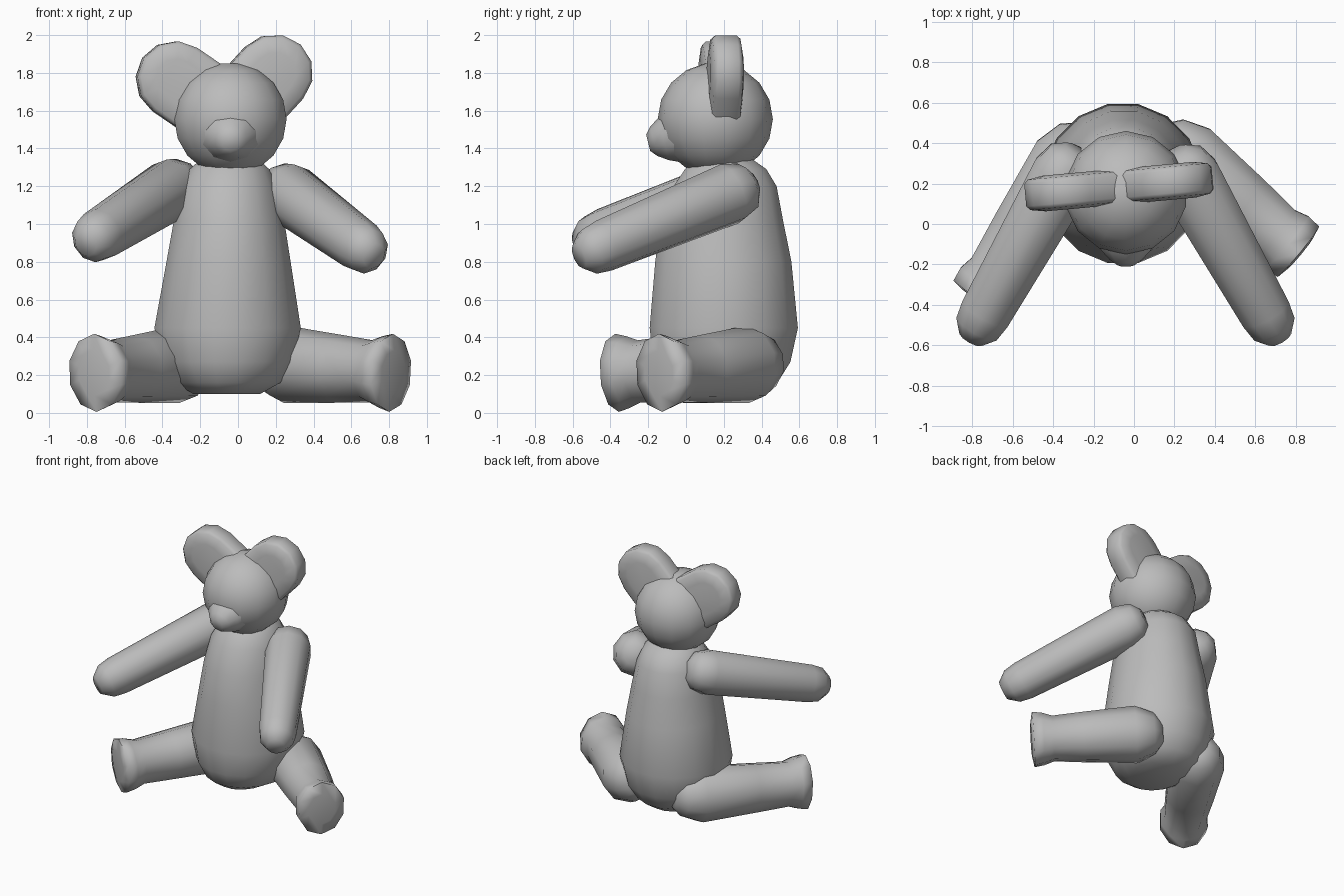
import bpy, bmesh, math
from mathutils import Vector

if "Cube" in bpy.data.objects:
    bpy.data.objects.remove(bpy.data.objects["Cube"], do_unlink=True)

grey = bpy.data.materials.new("plain_grey")
grey.use_nodes = True
grey.diffuse_color = (0.5, 0.5, 0.5, 1)
grey.node_tree.nodes["Principled BSDF"].inputs["Base Color"].default_value = (0.5, 0.5, 0.5, 1)
UP = Vector((0, 0, 1))


def loft(name, rings, angle=80):
    """Skin a list of equal point rings and close both ends."""
    bm = bmesh.new()
    loops = [[bm.verts.new(p) for p in ring] for ring in rings]
    n = len(loops[0])
    for a, b in zip(loops, loops[1:]):
        for i in range(n):
            j = (i + 1) % n
            bm.faces.new((a[i], a[j], b[j], b[i]))
    for end in (loops[0], loops[-1]):
        bm.faces.new(end)
    bmesh.ops.recalc_face_normals(bm, faces=bm.faces)
    mesh = bpy.data.meshes.new(name)
    bm.to_mesh(mesh)
    bm.free()
    mesh.materials.append(grey)
    obj = bpy.data.objects.new(name, mesh)
    bpy.context.collection.objects.link(obj)
    bpy.ops.object.select_all(action="DESELECT")
    obj.select_set(True)
    bpy.context.view_layer.objects.active = obj
    bpy.ops.object.shade_smooth_by_angle(angle=math.radians(angle))
    return obj


def ellipse(centre, u, v, sides):
    turn = [math.tau * (i + 0.5) / sides for i in range(sides)]
    return [centre + u * math.cos(a) + v * math.sin(a) for a in turn]


def limb(name, start, end, sections, sides=10):
    """Sections: (fraction of length, extra distance, width radius, height radius)."""
    start, end = Vector(start), Vector(end)
    axis = (end - start).normalized()
    side = axis.cross(UP).normalized()
    top = side.cross(axis)
    loft(name, [ellipse(start.lerp(end, f) + axis * d, side * w, top * h, sides)
                for f, d, w, h in sections])


# Torso: (z, left edge, right edge, front edge, back edge)
torso = [(0.10, -0.24, 0.12, -0.04, 0.40), (0.16, -0.34, 0.23, -0.13, 0.49),
         (0.27, -0.41, 0.30, -0.18, 0.56), (0.45, -0.45, 0.34, -0.20, 0.60),
         (0.80, -0.385, 0.285, -0.17, 0.565), (1.02, -0.345, 0.25, -0.14, 0.52),
         (1.20, -0.31, 0.21, -0.07, 0.485), (1.29, -0.26, 0.17, -0.01, 0.43),
         (1.36, -0.18, 0.09, 0.07, 0.33)]
loft("torso", [ellipse(Vector(((l + r) / 2, (f + b) / 2, z)),
                       Vector(((r - l) / 2, 0, 0)), Vector((0, (b - f) / 2, 0)), 16)
               for z, l, r, f, b in torso])

# Head: faceted ball
head_rings = []
for k in range(9):
    a = math.radians(-80 + 20 * k)
    r = 0.305 * math.cos(a)
    head_rings.append(ellipse(Vector((-0.04, 0.155, 1.555 + 0.3 * math.sin(a))),
                              Vector((r, 0, 0)), Vector((0, r, 0)), 14))
loft("head", head_rings)

# Snout: blunt cone on the face
limb("snout", (-0.04, 0.0, 1.48), (-0.04, -0.2, 1.43),
     [(0, 0, 0.19, 0.17), (0.6, 0, 0.13, 0.115), (0.85, 0, 0.085, 0.08), (1, 0, 0.045, 0.045)])


# Ears: thick round-ended paddles in one slightly turned plane
def ear(name, base, tip):
    def place(x, z, depth):
        return Vector((x - 0.092 * depth, 0.185 + 0.092 * (x + 0.07) + depth, z))
    bx, bz = base
    tx, tz = tip
    facing = math.atan2(tz - bz, tx - bx)
    angles = [facing + math.radians(-90 + 180 * i / 6) for i in range(7)]
    rings = []
    for depth, r in ((-0.088, 0.11), (-0.075, 0.185), (-0.055, 0.203),
                     (0.055, 0.203), (0.075, 0.185), (0.088, 0.11)):
        ring = [place(tx + r * math.cos(a), tz + r * math.sin(a), depth) for a in angles]
        ring += [place(bx + r * math.cos(a), bz + r * math.sin(a), depth)
                 for a in (angles[-1], angles[0])]
        rings.append(ring)
    loft(name, rings)


ear("left_ear", (-0.02, 1.57), (0.19, 1.8))
ear("right_ear", (-0.05, 1.57), (-0.335, 1.765))

# Arms: tapered capsules
arm = [(0, -0.15, 0.07, 0.07), (0, -0.1, 0.135, 0.135), (0, 0, 0.165, 0.165),
       (1, -0.03, 0.135, 0.14), (1, 0.06, 0.12, 0.125), (1, 0.13, 0.065, 0.07)]
limb("left_arm", (0.27, 0.23, 1.16), (0.66, -0.46, 0.875), arm)
limb("right_arm", (-0.35, 0.24, 1.185), (-0.745, -0.46, 0.935), arm)

# Legs: tapered, flaring into flat round soles
leg = [(0, -0.21, 0.07, 0.08), (0, -0.15, 0.15, 0.15), (0, -0.02, 0.2, 0.205),
       (0.5, 0, 0.175, 0.18), (1, -0.14, 0.155, 0.165), (1, -0.07, 0.175, 0.19),
       (1, 0, 0.17, 0.207), (1, 0.015, 0.1, 0.12)]
limb("left_leg", (0.27, 0.31, 0.255), (0.81, -0.135, 0.212), leg)
limb("right_leg", (-0.33, 0.29, 0.255), (-0.755, -0.365, 0.212), leg)
